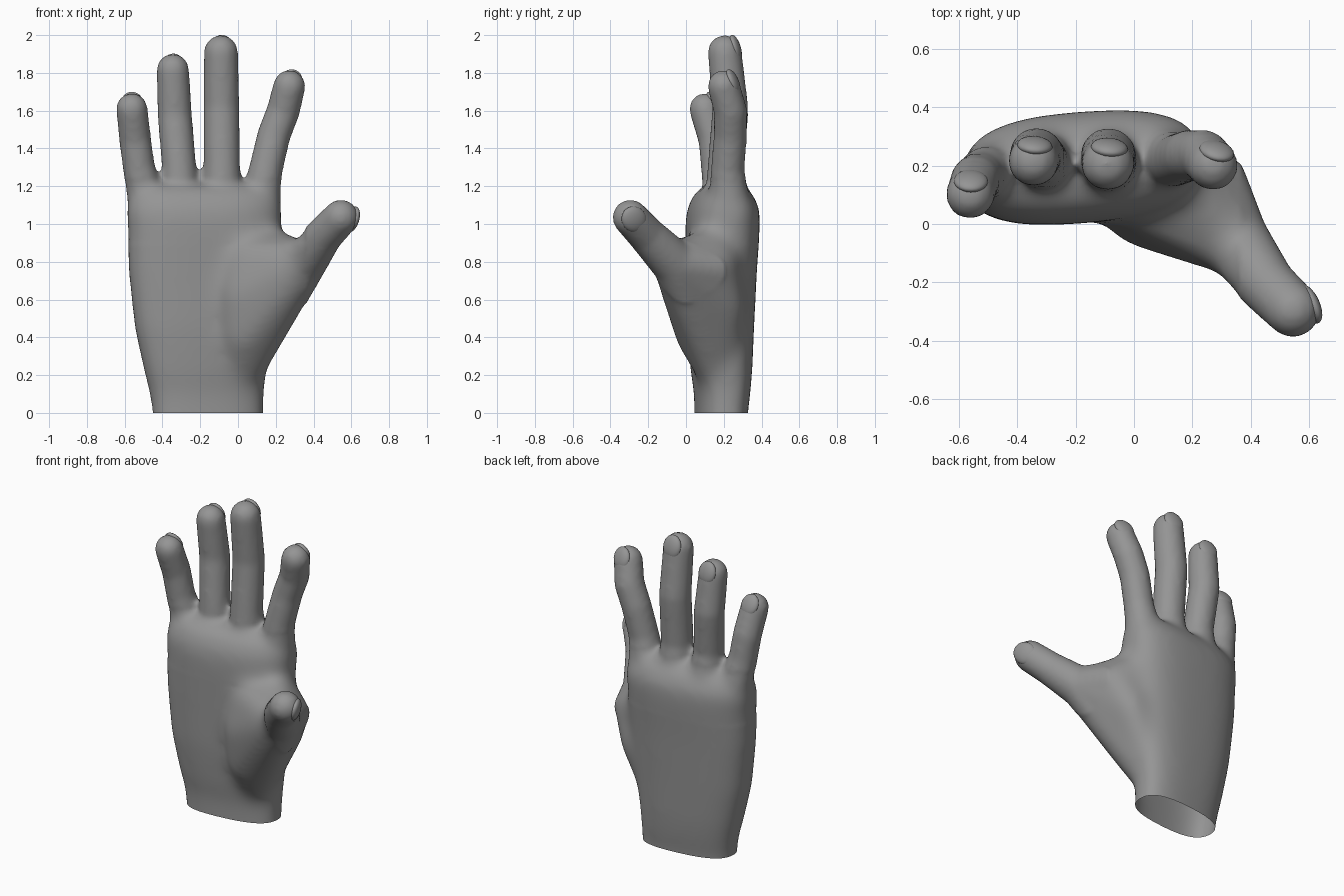
import bpy, bmesh, math
from mathutils import Vector, Matrix

if "Cube" in bpy.data.objects:
    bpy.data.objects.remove(bpy.data.objects["Cube"])

skin = bpy.data.materials.new("grey_skin")
skin.diffuse_color = (0.3, 0.3, 0.3, 1)
skin.use_nodes = True
skin.node_tree.nodes["Principled BSDF"].inputs["Base Color"].default_value = skin.diffuse_color


def make_object(name, bm):
    mesh = bpy.data.meshes.new(name)
    bmesh.ops.recalc_face_normals(bm, faces=bm.faces)
    bm.to_mesh(mesh)
    bm.free()
    obj = bpy.data.objects.new(name, mesh)
    bpy.context.collection.objects.link(obj)
    mesh.materials.append(skin)
    return obj


def add_hull(bm, balls):
    """Closed convex skin wrapped around a few balls (x, y, z, radius)."""
    part = bmesh.new()
    for x, y, z, r in balls:
        bmesh.ops.create_uvsphere(part, u_segments=20, v_segments=12, radius=r,
                                  matrix=Matrix.Translation((x, y, z)))
    hull = bmesh.ops.convex_hull(part, input=part.verts)
    junk = {g for g in hull["geom_interior"] + hull["geom_unused"]
            if isinstance(g, bmesh.types.BMVert)}
    bmesh.ops.delete(part, geom=list(junk), context='VERTS')
    temp = bpy.data.meshes.new("temp")
    part.to_mesh(temp)
    part.free()
    bm.from_mesh(temp)
    bpy.data.meshes.remove(temp)


def add_chain(bm, balls):
    for a, b in zip(balls, balls[1:]):
        add_hull(bm, (a, b))


def add_palm(bm, rows, n=40):
    """Loft of rounded, slightly slanted sections (z, x0, x1, y0, y1)."""
    rings = []
    for z, x0, x1, y0, y1 in rows:
        ring = []
        for i in range(n):
            t = 2 * math.pi * i / n
            c, s = math.cos(t), math.sin(t)
            u = math.copysign(abs(c) ** 0.75, c)
            v = math.copysign(abs(s) ** 0.75, s)
            ring.append(bm.verts.new(((x0 + x1) / 2 + u * (x1 - x0) / 2,
                                      (y0 + y1) / 2 + v * (y1 - y0) / 2 + 0.03 * u, z)))
        rings.append(ring)
    for a, b in zip(rings, rings[1:]):
        for i in range(n):
            j = (i + 1) % n
            bm.faces.new((a[i], a[j], b[j], b[i]))
    bm.faces.new(rings[0][::-1])
    bm.faces.new(rings[-1])


PALM = [(-0.12, -0.45, 0.14, 0.05, 0.32), (0.0, -0.455, 0.14, 0.05, 0.32),
        (0.1, -0.47, 0.14, 0.05, 0.335), (0.22, -0.5, 0.15, 0.03, 0.345),
        (0.45, -0.55, 0.18, 0.01, 0.355), (0.75, -0.582, 0.21, 0.005, 0.37),
        (1.0, -0.588, 0.23, 0.0, 0.388), (1.09, -0.588, 0.23, 0.015, 0.38),
        (1.16, -0.57, 0.215, 0.05, 0.345), (1.2, -0.53, 0.18, 0.1, 0.3)]

# Each digit: joints from knuckle to tip, last number is the radius
DIGITS = {
    "little": [(-0.485, 0.19, 1.12, 0.102), (-0.525, 0.165, 1.3, 0.086),
               (-0.545, 0.15, 1.45, 0.086), (-0.562, 0.1, 1.61, 0.084)],
    "ring": [(-0.305, 0.22, 1.12, 0.115), (-0.312, 0.21, 1.3, 0.092),
             (-0.335, 0.24, 1.58, 0.092), (-0.345, 0.215, 1.815, 0.087)],
    "middle": [(-0.085, 0.22, 1.12, 0.118), (-0.085, 0.21, 1.3, 0.097),
               (-0.088, 0.235, 1.62, 0.096), (-0.09, 0.205, 1.91, 0.091)],
    "index": [(0.118, 0.23, 1.12, 0.11), (0.145, 0.22, 1.28, 0.09),
              (0.19, 0.235, 1.47, 0.089), (0.24, 0.235, 1.6, 0.089),
              (0.272, 0.2, 1.73, 0.086)],
    "thumb": [(0.345, -0.06, 0.79, 0.122), (0.455, -0.207, 0.94, 0.1),
              (0.545, -0.295, 1.035, 0.095)],
}

# Palm, fingers, thumb and the pad at the thumb's base
bm = bmesh.new()
add_palm(bm, PALM)
for joints in DIGITS.values():
    add_chain(bm, joints)
add_hull(bm, [(0.02, 0.17, 0.22, 0.115), (0.04, 0.09, 0.42, 0.15),
              (0.045, 0.08, 0.62, 0.165), (0.06, 0.1, 0.8, 0.15),
              (0.345, -0.06, 0.79, 0.122), (0.19, 0.18, 0.8, 0.12)])
# Web between thumb and index finger, running down the outer edge
add_hull(bm, [(0.345, -0.06, 0.79, 0.12), (0.27, 0.15, 0.76, 0.115),
              (0.14, 0.17, 0.9, 0.1), (0.19, 0.21, 0.58, 0.11),
              (0.06, 0.2, 0.3, 0.1)])

hand = make_object("hand", bm)

# Fuse everything into one soft skin
remesh = hand.modifiers.new("fuse", 'REMESH')
remesh.mode = 'VOXEL'
remesh.voxel_size = 0.016
soften = hand.modifiers.new("soften", 'SMOOTH')
soften.factor = 0.5
soften.iterations = 10
bpy.context.view_layer.update()
fused = bpy.data.meshes.new_from_object(
    hand.evaluated_get(bpy.context.evaluated_depsgraph_get()))
hand.modifiers.clear()

bm = bmesh.new()
bm.from_mesh(fused)
# Extra softening over the palm, then a little around the knuckles
for passes, low, high in ((35, -0.06, 1.02), (15, 0.9, 1.24)):
    soft = [v for v in bm.verts if low < v.co.z < high and v.co.x < 0.36]
    for _ in range(passes):
        bmesh.ops.smooth_vert(bm, verts=soft, factor=0.5,
                              use_axis_x=True, use_axis_y=True, use_axis_z=True)
# Cut the wrist open at the ground
bmesh.ops.bisect_plane(bm, geom=bm.verts[:] + bm.edges[:] + bm.faces[:],
                       plane_co=(0, 0, 0), plane_no=(0, 0, -1), clear_outer=True)
for f in bm.faces:
    f.smooth = True
    f.material_index = 0
bm.to_mesh(hand.data)
bm.free()
bpy.data.meshes.remove(fused)

# Nails: flattened domes on the back of each tip, leaning in at the end
for name, joints in DIGITS.items():
    tip, prev = Vector(joints[-1][:3]), Vector(joints[-2][:3])
    r = joints[-1][3]
    axis = (tip - prev).normalized()
    hint = Vector((1, 0.15, 0)) if name == "thumb" else Vector((0.1, 1, 0))
    out = (hint - axis * hint.dot(axis)).normalized()
    side = axis.cross(out)
    place = Matrix((side, out, axis)).transposed().to_4x4()
    place.translation = tip + out * r * 0.64 + axis * r * 0.16
    place = place @ Matrix.Rotation(math.radians(10), 4, 'X')
    bm = bmesh.new()
    bmesh.ops.create_uvsphere(bm, u_segments=24, v_segments=14, radius=1,
                              matrix=place @ Matrix.Diagonal((r * 0.7, r * 0.32, r * 0.8, 1)))
    for f in bm.faces:
        f.smooth = True
    make_object(name + "_nail", bm)
